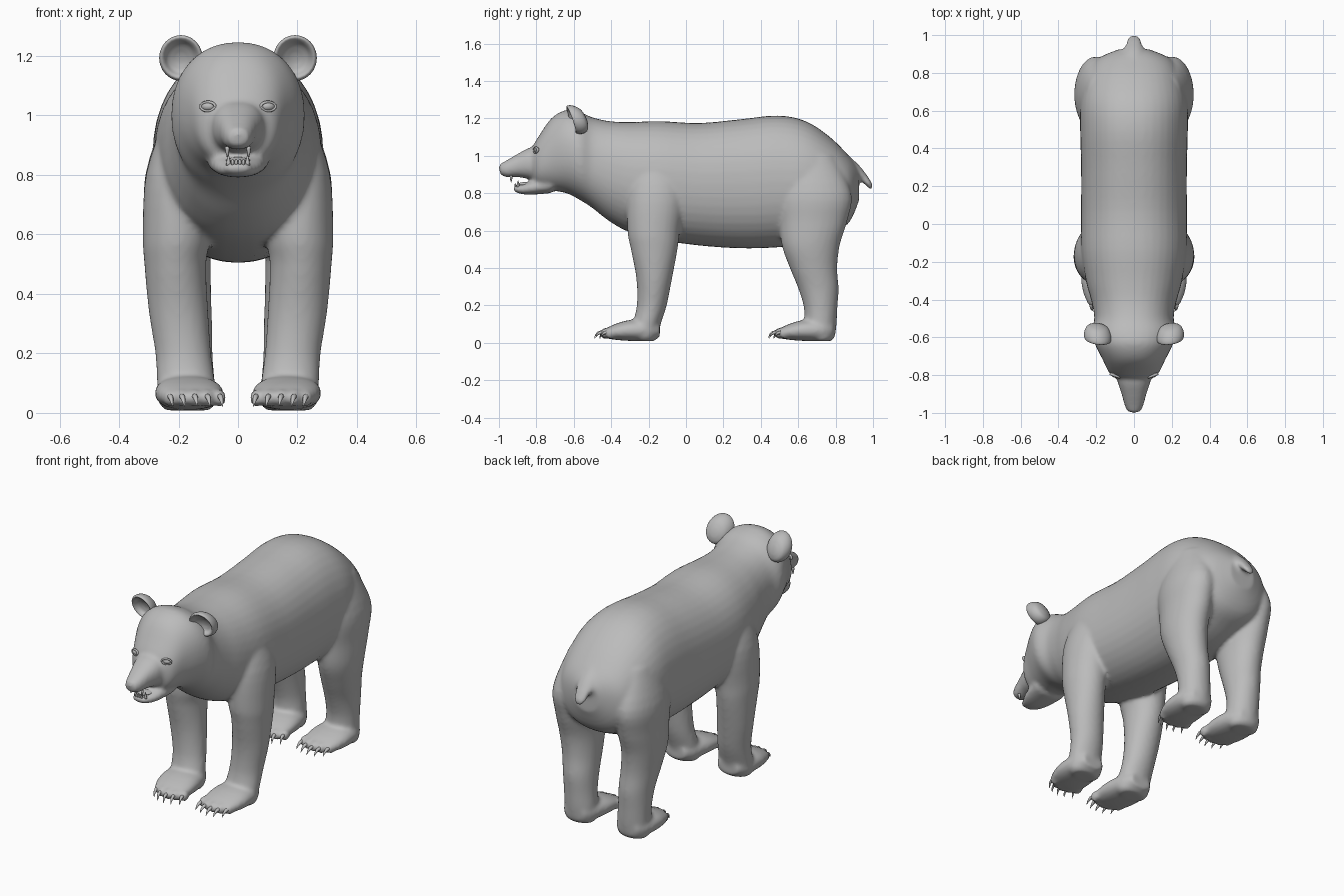
import bpy, bmesh, math
from mathutils import Vector, Matrix

if "Cube" in bpy.data.objects:
    bpy.data.objects.remove(bpy.data.objects["Cube"])

fur = bpy.data.materials.new("grey")
fur.diffuse_color = (0.5, 0.5, 0.5, 1)
fur.use_nodes = True
fur.node_tree.nodes["Principled BSDF"].inputs["Base Color"].default_value = fur.diffuse_color


def smooth_path(rows, steps=4):
    """Catmull-Rom interpolation of ring parameters."""
    rows = [Vector(r) for r in rows]
    p = [rows[0]] + rows + [rows[-1]]
    out = []
    for i in range(1, len(p) - 2):
        a, b, c, d = p[i - 1:i + 3]
        for k in range(steps):
            t = k / steps
            out.append(0.5 * (2 * b + (c - a) * t + (2 * a - 5 * b + 4 * c - d) * t * t
                              + (3 * b - a - 3 * c + d) * t ** 3))
    return out + [rows[-1]]


def loft(bm, rows, axis="Y", power=2.0, n=28, steps=4):
    """Skin closed rings (x, y, z, half_width, half_depth) lying across the axis."""
    rings = []
    for x, y, z, a, b in smooth_path(rows, steps):
        ring = []
        for i in range(n):
            t = 2 * math.pi * i / n
            c, s = math.cos(t), math.sin(t)
            u = max(a, 0.001) * math.copysign(abs(c) ** (2 / power), c)
            v = max(b, 0.001) * math.copysign(abs(s) ** (2 / power), s)
            co = (x + u, y, z + v) if axis == "Y" else (x + u, y + v, z)
            ring.append(bm.verts.new(co))
        rings.append(ring)
    for r, q in zip(rings, rings[1:]):
        for i in range(n):
            bm.faces.new((r[i], r[(i + 1) % n], q[(i + 1) % n], q[i]))
    bm.faces.new(rings[0])
    bm.faces.new(rings[-1])


def ball(bm, center, size, turn=0.0, seg=16):
    m = Matrix.Translation(center) @ Matrix.Rotation(turn, 4, "Z") @ Matrix.Diagonal((*size, 1))
    bmesh.ops.create_uvsphere(bm, u_segments=seg, v_segments=seg // 2 + 2, radius=1, matrix=m)


def finish(name, bm):
    bmesh.ops.recalc_face_normals(bm, faces=bm.faces)
    me = bpy.data.meshes.new(name)
    bm.to_mesh(me)
    bm.free()
    me.materials.append(fur)
    for f in me.polygons:
        f.use_smooth = True
    ob = bpy.data.objects.new(name, me)
    bpy.context.collection.objects.link(ob)
    return ob


# Torso, neck and head: (y, top, bottom, half width)
TRUNK = [(.925, .93, .76, .08), (.87, 1.0, .64, .2), (.77, 1.10, .58, .255),
         (.64, 1.185, .53, .285), (.49, 1.215, .51, .285), (.29, 1.195, .505, .28),
         (.07, 1.175, .52, .28), (-.14, 1.185, .55, .28), (-.3, 1.18, .59, .255),
         (-.41, 1.185, .65, .225), (-.5, 1.205, .72, .21), (-.57, 1.235, .765, .225),
         (-.64, 1.245, .80, .205), (-.72, 1.20, .815, .165), (-.79, 1.10, .83, .13),
         (-.82, 1.05, .865, .09)]
body = bmesh.new()
loft(body, [(0, y, (t + b) / 2, w, (t - b) / 2) for y, t, b, w in TRUNK], power=2.2, n=40)

# Muzzle, nose and lower jaw
loft(body, [(0, -.74, .965, .10, .09), (0, -.83, .96, .088, .085), (0, -.90, .948, .066, .062),
            (0, -.96, .93, .05, .045), (0, -.995, .928, .034, .027)], power=2.3)
ball(body, (0, -.972, .938), (.042, .03, .028))
loft(body, [(0, -.72, .845, .105, .045), (0, -.82, .83, .085, .038), (0, -.88, .82, .06, .025),
            (0, -.922, .825, .034, .016)], power=2.3)

# Tail
loft(body, [(0, .87, .95, .06, .05), (0, .92, .915, .052, .04), (0, .96, .875, .042, .032),
            (0, .985, .845, .032, .025), (0, .999, .832, .016, .012)])

# Legs: (z, x, y, half width, half depth)
FRONT = [(.98, .19, -.16, .06, .10), (.8, .21, -.16, .10, .15), (.6, .207, -.173, .113, .14),
         (.5, .211, -.17, .104, .125), (.34, .2, -.17, .10, .095), (.2, .184, -.183, .094, .08),
         (.1, .175, -.21, .098, .075), (.03, .17, -.22, .095, .07), (.008, .17, -.22, .07, .045)]
HIND = [(1.0, .18, .66, .07, .13), (.8, .2, .685, .112, .20), (.65, .2, .68, .112, .182),
        (.52, .2, .667, .108, .155), (.4, .19, .682, .10, .127), (.29, .18, .708, .093, .108),
        (.19, .175, .72, .09, .09), (.1, .17, .72, .092, .085), (.03, .17, .725, .09, .07),
        (.008, .17, .725, .07, .045)]
FOOT = [(-.14, .17, .07, .065, .04), (-.2, .17, .067, .10, .057), (-.3, .165, .066, .115, .056),
        (-.38, .157, .058, .108, .042), (-.43, .15, .05, .088, .025)]
TOES = [(.062, -.405), (.104, -.425), (.147, -.432), (.19, -.425), (.23, -.40)]
claws = bmesh.new()
for side in (-1, 1):
    for leg, shift in ((FRONT, 0), (HIND, .93)):
        loft(body, [(side * x, y, z, a, b) for z, x, y, a, b in leg], axis="Z")
        loft(body, [(side * x, y + shift, z, a, b) for y, x, z, a, b in FOOT], power=2.3)
        for x, y in TOES:
            ball(body, (side * x, y + shift, .05), (.023, .035, .03), seg=12)
            # Curved claws, leaning towards the middle
            loft(claws, [(side * (x - d), y + shift + dy, z, r, r) for d, dy, z, r in
                         ((0, -.01, .055, .010), (.003, -.035, .054, .009),
                          (.007, -.052, .04, .006), (.01, -.06, .022, .001))], n=8, steps=2)
body_ob = finish("body", body)
finish("claws", claws)

# Melt the overlapping forms into one skin
m = body_ob.modifiers.new("skin", "REMESH")
m.mode = "VOXEL"
m.voxel_size = 0.011
m.use_smooth_shade = True
m = body_ob.modifiers.new("soften", "SMOOTH")
m.factor = 0.5
m.iterations = 8

# Cupped ears leaning forward: (y, radius)
CUP = [(-.535, .02), (-.548, .055), (-.575, .073), (-.602, .077), (-.617, .071),
       (-.612, .06), (-.592, .045), (-.58, .015)]
for side, name in ((-1, "ear_right"), (1, "ear_left")):
    bm = bmesh.new()
    loft(bm, [(side * .192, y, 1.193, r * .95, r) for y, r in CUP], n=24, steps=3)
    for v in bm.verts:
        v.co.y -= (v.co.z - 1.193) * .35 - abs(v.co.x) * .12 + .02
    finish(name, bm)

# Eyes with raised lids
for side, name in ((-1, "right"), (1, "left")):
    bm = bmesh.new()
    ball(bm, (side * .101, -.797, 1.03), (.024, .016, .015), side * .35)
    finish("eye_" + name, bm)
    bm = bmesh.new()
    rot = Matrix.Translation((side * .101, -.803, 1.03)) @ Matrix.Rotation(side * .35, 4, "Z")
    grid = []
    for i in range(24):
        t = 2 * math.pi * i / 24
        grid.append([bm.verts.new(rot @ Vector((
            math.cos(t) * (.026 + .005 * math.cos(p)), .007 * math.sin(p),
            math.sin(t) * (.015 + .005 * math.cos(p)))))
            for p in (k * math.pi / 3 for k in range(6))])
    for i in range(24):
        a, b = grid[i], grid[(i + 1) % 24]
        for k in range(6):
            bm.faces.new((a[k], b[k], b[(k + 1) % 6], a[(k + 1) % 6]))
    finish("eyelid_" + name, bm)

# Teeth and tongue
teeth = bmesh.new()
for side in (-1, 1):
    for x, y, z, tip in ((.036, -.935, .895, .858), (.032, -.898, .832, .868)):
        loft(teeth, [(side * x, y, z, .008, .008), (side * x, y, (z + tip) / 2, .006, .006),
                     (side * x, y, tip, .001, .001)], axis="Z", n=8, steps=2)
    for x in (.006, .018):
        ball(teeth, (side * x, -.912, .842), (.006, .005, .011), seg=8)
finish("teeth", teeth)
tongue = bmesh.new()
ball(tongue, (0, -.85, .848), (.042, .05, .012))
finish("tongue", tongue)
